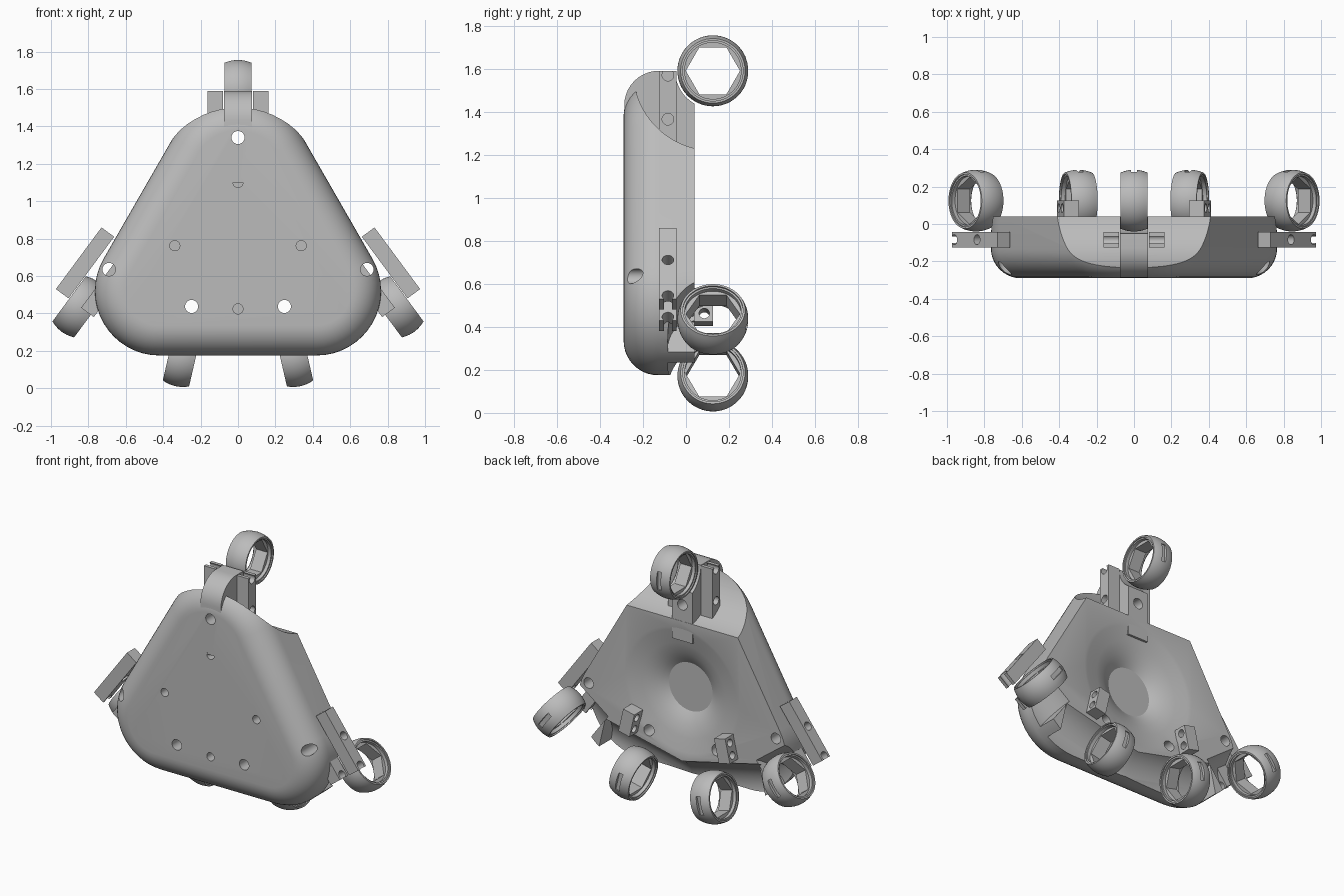
import bpy, bmesh, math
from mathutils import Matrix, Vector

cube = bpy.data.objects.get("Cube")
if cube:
    bpy.data.objects.remove(cube, do_unlink=True)

grey = bpy.data.materials.new("plain grey")
grey.use_nodes = True
GREY = (0.5, 0.5, 0.5, 1)
grey.diffuse_color = GREY
grey.node_tree.nodes["Principled BSDF"].inputs["Base Color"].default_value = GREY


def make(name, bm, matrix=Matrix()):
    bmesh.ops.recalc_face_normals(bm, faces=bm.faces)
    bm.transform(matrix)
    mesh = bpy.data.meshes.new(name)
    bm.to_mesh(mesh)
    bm.free()
    mesh.materials.append(grey)
    obj = bpy.data.objects.new(name, mesh)
    bpy.context.collection.objects.link(obj)
    return obj


def loft(loops, closed=False):
    """Skin equal-length loops; cap the ends or join them into a ring."""
    bm = bmesh.new()
    rows = [[bm.verts.new(p) for p in loop] for loop in loops]
    n = len(rows[0])
    pairs = list(zip(rows, rows[1:])) + ([(rows[-1], rows[0])] if closed else [])
    for a, b in pairs:
        for i in range(n):
            j = (i + 1) % n
            bm.faces.new((a[i], a[j], b[j], b[i]))
    if not closed:
        bm.faces.new(rows[0])
        bm.faces.new(rows[-1])
    return bm


def box(name, low, high, matrix=Matrix()):
    low, high = Vector(low), Vector(high)
    bm = bmesh.new()
    bmesh.ops.create_cube(bm, size=1)
    for v in bm.verts:
        v.co = (low + high) / 2 + Vector(a * b for a, b in zip(v.co, high - low))
    return make(name, bm, matrix)


def rod(radius, axis, centre, length, matrix=Matrix(), sides=32):
    bm = bmesh.new()
    bmesh.ops.create_cone(bm, cap_ends=True, segments=sides, radius1=radius,
                          radius2=radius, depth=length)
    turn = Vector((0, 0, 1)).rotation_difference(Vector(axis)).to_matrix().to_4x4()
    return make("cutter", bm, matrix @ Matrix.Translation(centre) @ turn)


def cut(obj, cutter):
    cutter.hide_render = True
    mod = obj.modifiers.new("cut", 'BOOLEAN')
    mod.operation = 'DIFFERENCE'
    mod.solver = 'EXACT'
    mod.object = cutter
    bpy.context.view_layer.objects.active = obj
    bpy.ops.object.modifier_apply(modifier=mod.name)
    bpy.data.objects.remove(cutter, do_unlink=True)


def smooth(obj, angle=30):
    bpy.ops.object.select_all(action='DESELECT')
    obj.select_set(True)
    bpy.context.view_layer.objects.active = obj
    bpy.ops.object.shade_smooth_by_angle(angle=math.radians(angle))


FRONT, BACK, FILLET = -0.29, 0.04, 0.16
WHEEL_Y = 0.125


def frame(x, z, degrees):
    return Matrix.Translation((x, WHEEL_Y, z)) @ Matrix.Rotation(math.radians(degrees), 4, 'Y')


# Wheel frames: local x is the axle, local -z points into the body
top = frame(0, 1.59, 0)
sides = [(s, frame(s * 0.845, 0.435, -s * 216.5)) for s in (-1, 1)]
bottoms = [(s, frame(s * 0.298, 0.172, -s * 193)) for s in (-1, 1)]

# Body: rounded triangle with a filleted front edge
CORNERS = ((0, 1.14, 0.4, 30), (-0.42, 0.52, 0.345, 150), (0.42, 0.52, 0.345, 270))


def outline(y, inset):
    points = []
    for cx, cz, r, start in CORNERS:
        for i in range(17):
            a = math.radians(start + i * 7.5)
            points.append((cx + (r - inset) * math.cos(a), y, cz + (r - inset) * math.sin(a)))
    return points


layers = [outline(BACK, 0)]
for i in range(11):
    a = math.radians(i * 9)
    layers.append(outline(FRONT + FILLET * (1 - math.sin(a)), FILLET * (1 - math.cos(a))))
body = make("body", loft(layers))

# Dish hollowed into the back
DISH = ((0.16, -0.05), (0.19, -0.03), (0.24, -0.005), (0.31, 0.018), (0.4, 0.034), (0.46, 0.05))
bowl = [[(r * math.cos(i * math.pi / 32), y, 0.76 + r * math.sin(i * math.pi / 32))
         for i in range(64)] for r, y in DISH]
cut(body, make("cutter", loft(bowl)))

# Wheel clearances
cut(body, rod(0.37, (1, 0, 0), (0, 0, 0), 1.4, top, 96))
for s, m in bottoms:
    cut(body, rod(0.21, (1, 0, 0), (0, 0, 0), 0.64, m, 64))
for s, m in sides:
    cut(body, rod(0.21, (1, 0, 0), (s * 0.05, 0, 0), 0.36, m, 64))

# Through holes and blind screw holes
for x, z in ((0, 1.34), (-0.69, 0.635), (0.69, 0.635), (-0.248, 0.437), (0.248, 0.437)):
    cut(body, rod(0.035, (0, 1, 0), (x, 0, z), 1))
for x, z in ((0, 1.1), (-0.338, 0.762), (0.338, 0.762), (0, 0.424)):
    cut(body, rod(0.027, (0, 1, 0), (x, FRONT, z), 0.2))
smooth(body)

# Tongue carrying the top wheel, rounded at the front
profile = [(0.039, 1.1), (0.039, 1.59)]
for i in range(11):
    a = math.radians(90 + i * 9)
    profile.append((-0.127 + FILLET * math.cos(a), 1.43 + FILLET * math.sin(a)))
profile.append((-0.287, 1.1))
tongue = make("top_tongue", loft([[(x, y, z) for y, z in profile] for x in (-0.075, 0.075)]))
cut(tongue, rod(0.175, (1, 0, 0), (0, 0, 0), 1, top, 64))
cut(tongue, rod(0.035, (0, 1, 0), (0, 0, 1.34), 1))
smooth(tongue)


# Drilled rails beside the top and side wheels
def rail(name, x, m):
    obj = box(name, (x - 0.042, -0.25, -0.41), (x + 0.042, -0.168, 0), m)
    for z in (-0.225, -0.02):
        cut(obj, rod(0.027, (1, 0, 0), (x, -0.209, z), 0.2, m))
    smooth(obj)


for name, x in (("left", 0.122), ("right", -0.122)):
    rail("top_rail_" + name, x, top)
for s, m in sides:
    tag = "left" if s > 0 else "right"
    rail("outer_rail_" + tag, -s * 0.118, m)
    rail("inner_rail_" + tag, s * 0.05, m)

# Short drilled blocks on the back, above the bottom wheels
for s, m in bottoms:
    x = -s * 0.125
    block = box("back_block_" + ("left" if s > 0 else "right"),
                (x - 0.042, -0.09, -0.38), (x + 0.042, 0.0, -0.22), m)
    for z in (-0.34, -0.26):
        cut(block, rod(0.024, (1, 0, 0), (x, -0.04, z), 0.2, m))
    smooth(block)


# Wheels: barrel rings with a stepped bore and a hexagonal hole
def wheel(name, m):
    def circle(x, r, hexagon=False):
        loop = []
        for i in range(60):
            a = math.radians(i * 6)
            k = r
            if hexagon:
                k = r / math.cos((a % (math.pi / 3)) - math.pi / 6)
            loop.append((x, k * math.cos(a), k * math.sin(a)))
        return loop
    half = 0.072
    loops = []
    for i in range(9):
        t = -1 + i / 4
        loops.append(circle(half * t, 0.165 - 0.015 * t * t))
    loops += [circle(half, 0.14), circle(half - 0.008, 0.14), circle(half - 0.008, 0.131),
              circle(half - 0.03, 0.131), circle(half - 0.03, 0.109, True)]
    loops += [circle(-half + 0.03, 0.109, True), circle(-half + 0.03, 0.131),
              circle(-half + 0.008, 0.131), circle(-half + 0.008, 0.14), circle(-half, 0.14)]
    obj = make(name, loft(loops, closed=True), m)
    cut(obj, box("cutter", (-0.015, 0.146, -0.06), (0.015, 0.2, 0.06), m))
    smooth(obj)


wheel("top_wheel", top)
for kind, group in (("side", sides), ("bottom", bottoms)):
    for s, m in group:
        wheel(kind + "_wheel_" + ("left" if s > 0 else "right"), m)
